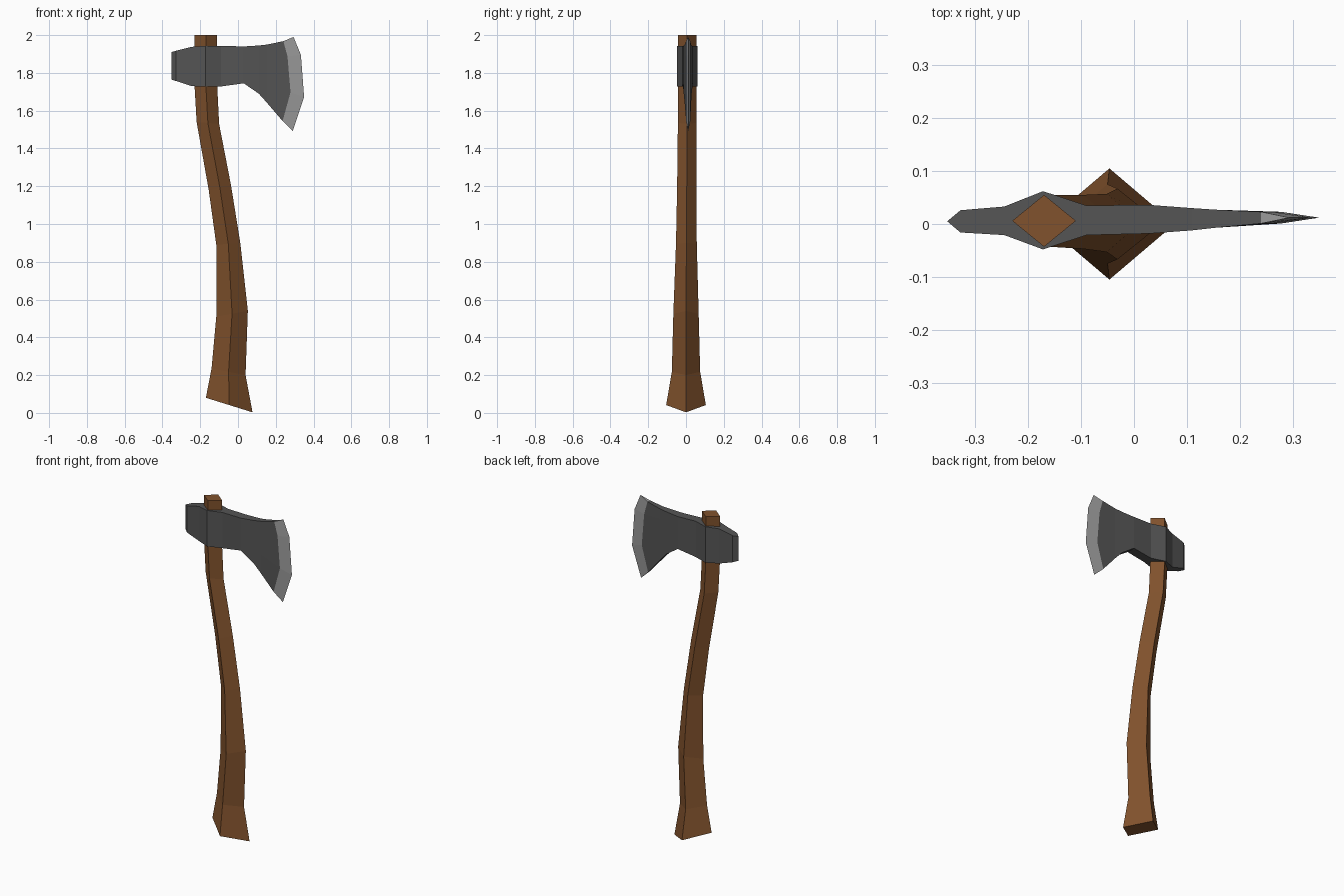
import bpy, bmesh

if "Cube" in bpy.data.objects:
    bpy.data.objects.remove(bpy.data.objects["Cube"])


def material(name, rgb):
    m = bpy.data.materials.new(name)
    m.diffuse_color = (*rgb, 1)
    m.use_nodes = True
    m.node_tree.nodes["Principled BSDF"].inputs["Base Color"].default_value = m.diffuse_color
    return m


def loft(name, rings, mat, cap):
    """Skin a list of equal-length closed rings with flat quads."""
    bm = bmesh.new()
    rows = [[bm.verts.new(p) for p in ring] for ring in rings]
    n = len(rows[0])
    for a, b in zip(rows, rows[1:]):
        for i in range(n):
            j = (i + 1) % n
            bm.faces.new((a[i], a[j], b[j], b[i]))
    if cap:
        bm.faces.new(rows[0])
        bm.faces.new(rows[-1])
    bmesh.ops.remove_doubles(bm, verts=bm.verts, dist=0.0005)
    bmesh.ops.recalc_face_normals(bm, faces=bm.faces)
    me = bpy.data.meshes.new(name)
    bm.to_mesh(me)
    bm.free()
    me.materials.append(mat)
    ob = bpy.data.objects.new(name, me)
    bpy.context.collection.objects.link(ob)
    return ob


wood = material("wood", (0.22, 0.085, 0.026))
steel = material("dark_steel", (0.09, 0.09, 0.09))
bright = material("ground_steel", (0.33, 0.33, 0.33))

# Handle: diamond sections (left x, left z, right x, right z, half depth, centre y)
stations = [
    (-0.170, 0.080, 0.077, 0.003, 0.105, 0.0),
    (-0.140, 0.235, 0.040, 0.200, 0.075, 0.0),
    (-0.115, 0.510, 0.052, 0.540, 0.067, 0.0),
    (-0.115, 0.890, 0.012, 0.900, 0.055, 0.002),
    (-0.155, 1.180, -0.037, 1.205, 0.051, 0.004),
    (-0.219, 1.540, -0.100, 1.530, 0.049, 0.006),
    (-0.230, 1.730, -0.110, 1.730, 0.049, 0.006),
    (-0.230, 2.000, -0.110, 2.000, 0.049, 0.006),
]
rings = []
for lx, lz, rx, rz, d, cy in stations:
    mx, mz = (lx + rx) / 2, (lz + rz) / 2
    rings.append([(lx, cy, lz), (mx, cy - d, mz), (rx, cy, rz), (mx, cy + d, mz)])
loft("handle", rings, wood, True)

# Head: upright sections with four rows each, top to bottom
ROWS = (0, 0.19, 0.64, 1)


def section(xs, top, bottom, half, cy):
    pts = [(x, top + (bottom - top) * t) for x, t in zip(xs, ROWS)]
    return ([(x, cy - half, z) for x, z in pts]
            + [(x, cy + half, z) for x, z in reversed(pts)])


body = [
    # x, top z, bottom z, half thickness, centre y
    (-0.353, 1.910, 1.765, 0.000, 0.005),
    (-0.328, 1.917, 1.757, 0.021, 0.005),
    (-0.245, 1.938, 1.730, 0.027, 0.006),
    (-0.172, 1.943, 1.727, 0.055, 0.007),
    (-0.090, 1.943, 1.728, 0.028, 0.007),
    (0.030, 1.940, 1.745, 0.027, 0.009),
    (0.110, 1.945, 1.690, 0.021, 0.009),
    (0.155, 1.950, 1.640, 0.017, 0.010),
]
head = [section([x] * 4, t, b, h, c) for x, t, b, h, c in body]
bevel = section((0.240, 0.262, 0.278, 0.236), 1.968, 1.545, 0.011, 0.012)
edge = section((0.294, 0.333, 0.350, 0.290), 1.990, 1.493, 0.0, 0.012)
loft("axe_head", head + [bevel], steel, False)

# Bright ground cutting edge
loft("cutting_edge", [bevel, edge], bright, False)
